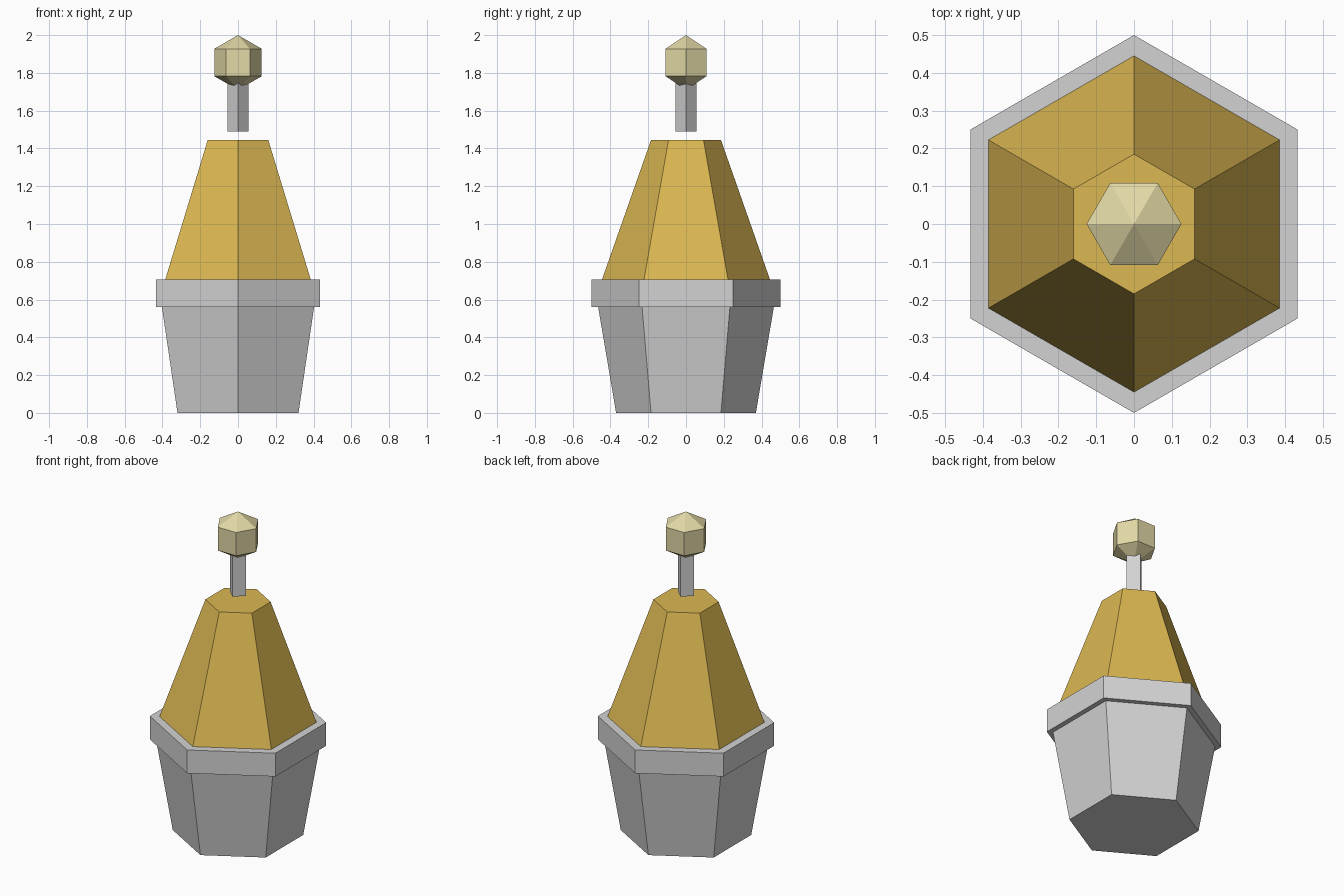
import bpy
from math import pi

cube = bpy.data.objects.get("Cube")
if cube:
    bpy.data.objects.remove(cube, do_unlink=True)


def make_material(name, rgb):
    mat = bpy.data.materials.new(name)
    mat.use_nodes = True
    mat.diffuse_color = (*rgb, 1)
    mat.node_tree.nodes["Principled BSDF"].inputs["Base Color"].default_value = (*rgb, 1)
    return mat


stone = make_material("light_grey", (0.65, 0.65, 0.65))
gold = make_material("golden_yellow", (0.72, 0.48, 0.085))
cream = make_material("pale_cream", (0.76, 0.69, 0.38))


def finish(name, mat):
    obj = bpy.context.object
    obj.name = name
    obj.data.materials.append(mat)
    # Put a corner on the y axis of every part
    obj.rotation_euler.z = 0
    return obj


def tapered_prism(name, sides, r_bottom, r_top, z_bottom, z_top, mat):
    """Flat-sided prism whose first corner lies on the +y axis."""
    bpy.ops.mesh.primitive_cone_add(
        vertices=sides, radius1=r_bottom, radius2=r_top, depth=z_top - z_bottom,
        location=(0, 0, (z_bottom + z_top) / 2))
    return finish(name, mat)


# Flared pot with its rim
tapered_prism("pot", 6, 0.37, 0.465, 0, 0.56, stone)
tapered_prism("rim", 6, 0.5, 0.5, 0.56, 0.705, stone)

# Tapering body standing on the rim
tapered_prism("body", 6, 0.445, 0.185, 0.705, 1.445, gold)

# Square stem floating above the body
tapered_prism("stem", 4, 0.055, 0.055, 1.49, 1.8, stone)

# Faceted ball on the stem
bpy.ops.mesh.primitive_uv_sphere_add(segments=6, ring_count=3, radius=0.145,
                                     location=(0, 0, 1.855))
ball = finish("ball", cream)
ball.rotation_euler.z = pi / 2
